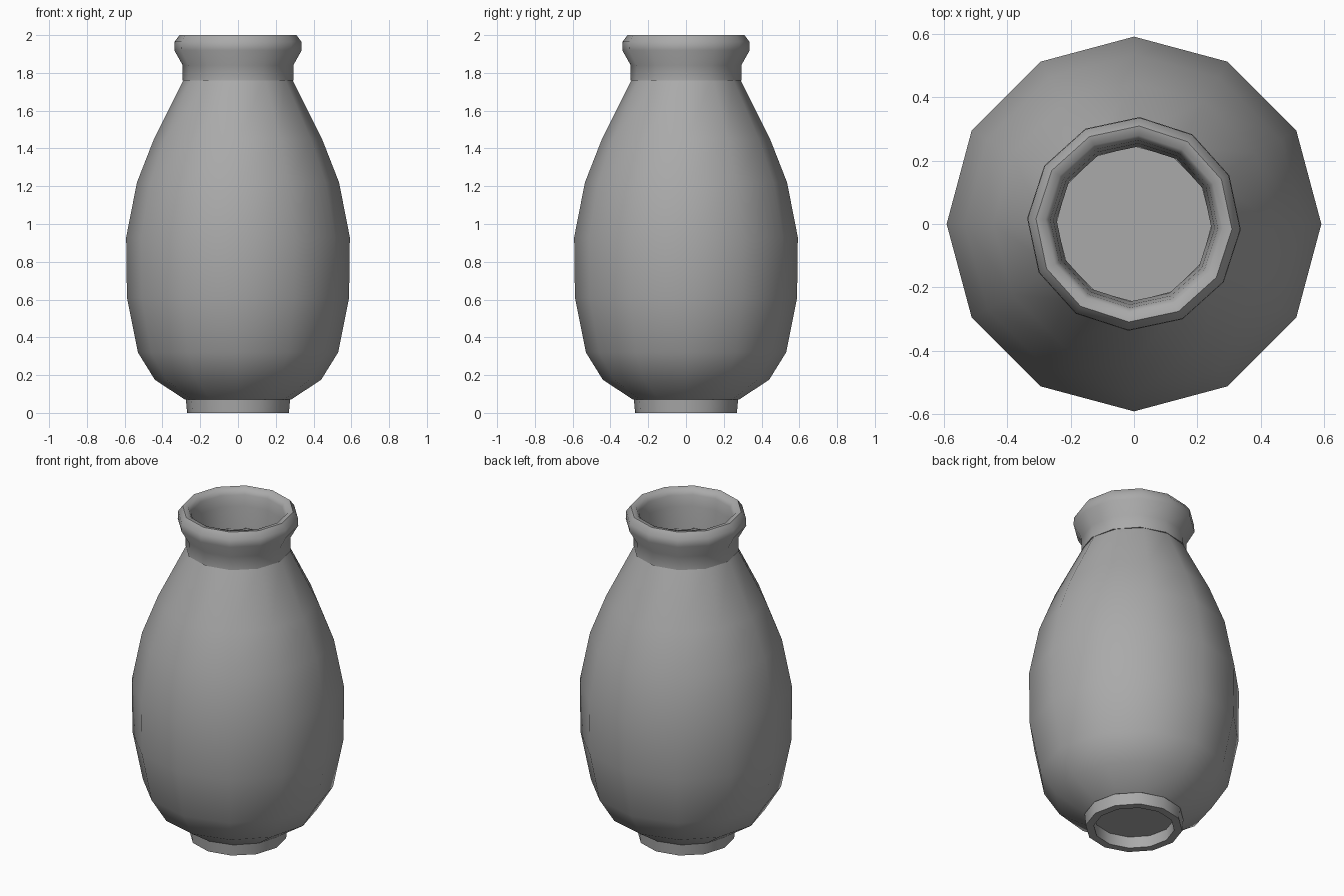
import bpy
import math

if "Cube" in bpy.data.objects:
    bpy.data.objects.remove(bpy.data.objects["Cube"])

SIDES = 12

clay = bpy.data.materials.new("grey_clay")
clay.use_nodes = True
GREY = (0.4, 0.4, 0.4, 1.0)
clay.diffuse_color = GREY
clay.node_tree.nodes["Principled BSDF"].inputs["Base Color"].default_value = GREY


def lathe(name, profile, turn=0.0, sharp=60, closed=False):
    """Spin an (r, z) profile, ordered upwards on the outside, around z."""
    verts, rings, faces = [], [], []
    for r, z in profile:
        start = len(verts)
        if r == 0:
            verts.append((0, 0, z))
            rings.append([start] * SIDES)
            continue
        for i in range(SIDES):
            a = 2 * math.pi * i / SIDES + math.radians(turn)
            verts.append((r * math.cos(a), r * math.sin(a), z))
        rings.append(list(range(start, start + SIDES)))
    pairs = list(zip(rings, rings[1:]))
    if closed:
        pairs.append((rings[-1], rings[0]))
    for low, high in pairs:
        for i in range(SIDES):
            j = (i + 1) % SIDES
            loop = [low[i], low[j], high[j], high[i]]
            faces.append(list(dict.fromkeys(loop)))
    mesh = bpy.data.meshes.new(name)
    mesh.from_pydata(verts, [], faces)
    mesh.materials.append(clay)
    obj = bpy.data.objects.new(name, mesh)
    bpy.context.collection.objects.link(obj)
    bpy.ops.object.select_all(action="DESELECT")
    obj.select_set(True)
    bpy.context.view_layer.objects.active = obj
    bpy.ops.object.shade_smooth_by_angle(angle=math.radians(sharp))
    return obj


# Belly: outer wall up to the neck, then the inner wall down to the floor
lathe("body", [
    (0, 0.07), (0.28, 0.07), (0.44, 0.175), (0.53, 0.32), (0.588, 0.61),
    (0.592, 0.93), (0.535, 1.22), (0.445, 1.45), (0.285, 1.77),
    (0.245, 1.77), (0.405, 1.44), (0.495, 1.2), (0.55, 0.93),
    (0.547, 0.62), (0.49, 0.34), (0.41, 0.21), (0.27, 0.11), (0, 0.11),
], sharp=33)

# Collar with a rolled lip, turned slightly against the belly
lathe("neck_and_lip", [
    (0.295, 1.76), (0.293, 1.84), (0.338, 1.92), (0.336, 1.965),
    (0.31, 2.0), (0.28, 1.995), (0.265, 1.965), (0.255, 1.9), (0.245, 1.76),
], turn=-3, closed=True)

# Hollow ring foot
lathe("foot", [
    (0.225, 0.0), (0.27, 0.0), (0.277, 0.08), (0.225, 0.08),
], turn=-3, closed=True)
